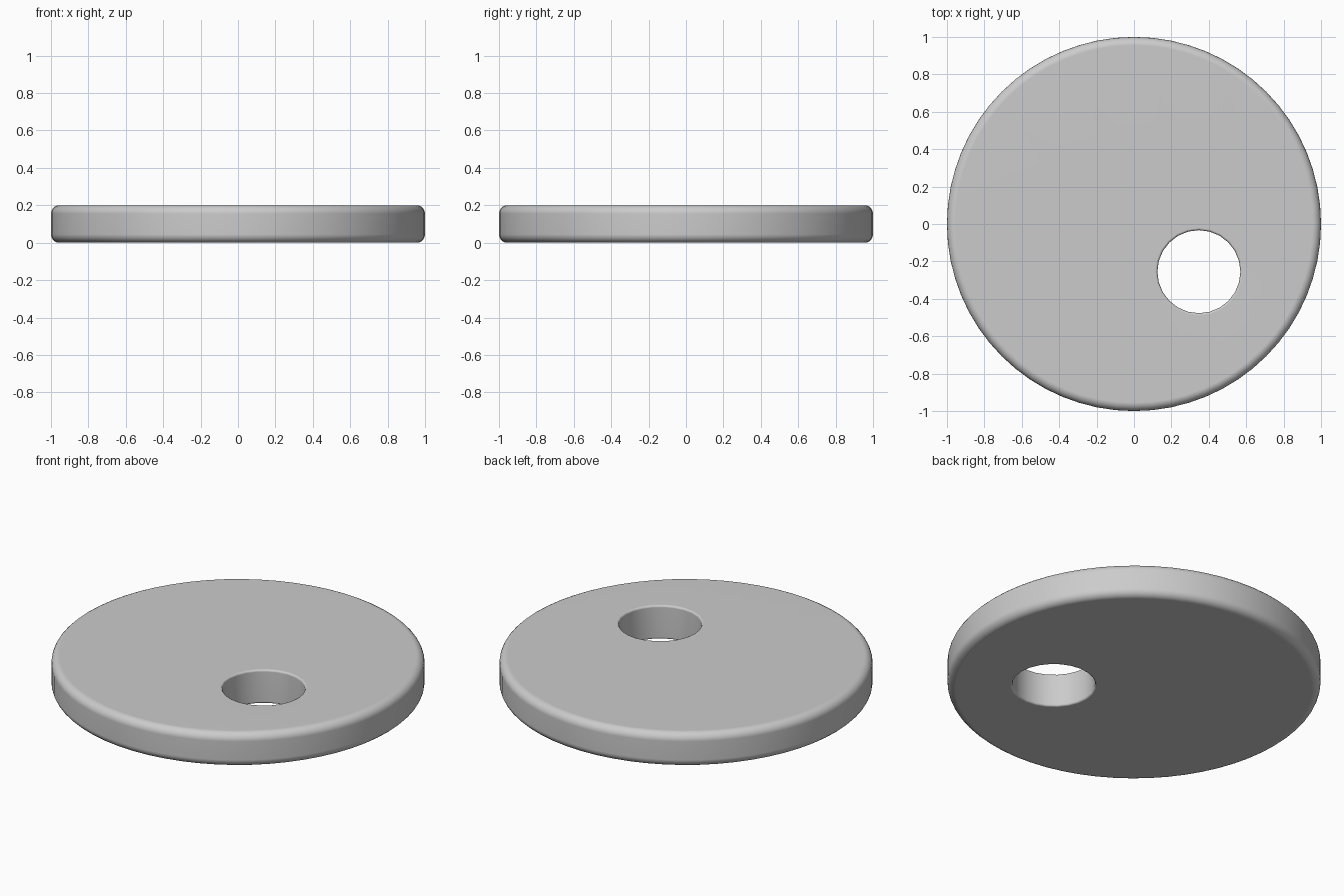
import bpy, bmesh, math

if "Cube" in bpy.data.objects:
    bpy.data.objects.remove(bpy.data.objects["Cube"])

R, H, B = 1.0, 0.2, 0.045      # disc radius, thickness, edge rounding
HX, HY, HR = 0.347, -0.255, 0.222   # hole centre and radius
HB = 0.012                     # small softening of the hole's rims


def lathe(bm, profile, n, cx=0, cy=0):
    """Sweep an (r, z) profile around a vertical axis; return the end loops' edges."""
    rings = [[bm.verts.new((cx + r * math.cos(2 * math.pi * i / n),
                            cy + r * math.sin(2 * math.pi * i / n), z))
              for i in range(n)] for r, z in profile]
    for a, b in zip(rings, rings[1:]):
        for i in range(n):
            j = (i + 1) % n
            bm.faces.new((a[i], a[j], b[j], b[i]))
    return [[bm.edges.get((ring[i], ring[(i + 1) % n])) for i in range(n)]
            for ring in (rings[0], rings[-1])]


def rounded(r, b, sign, steps):
    """Wall profile with rounded top and bottom; sign -1 turns it into a hole."""
    arc = [math.pi / 2 * i / steps for i in range(steps + 1)]
    low = [(r - sign * b * (1 - math.sin(t)), b * (1 - math.cos(t))) for t in arc]
    return low + [(x, H - z) for x, z in reversed(low)]


bm = bmesh.new()
# rounded outer wall and off-centre hole wall
outer = lathe(bm, rounded(R, B, 1, 5), 64)
hole = lathe(bm, rounded(HR, HB, -1, 2), 24, HX, HY)
# flat bottom and top with the hole left open
for o, h in zip(outer, hole):
    bmesh.ops.triangle_fill(bm, use_beauty=True, use_dissolve=False, edges=o + h)
bmesh.ops.recalc_face_normals(bm, faces=bm.faces)

mesh = bpy.data.meshes.new("disc_with_hole")
bm.to_mesh(mesh)
bm.free()
disc = bpy.data.objects.new("disc_with_hole", mesh)
bpy.context.collection.objects.link(disc)

# smooth shading, flat caps kept flat
for p in mesh.polygons:
    p.use_smooth = True
wn = disc.modifiers.new("weighted_normals", 'WEIGHTED_NORMAL')
wn.keep_sharp = True
